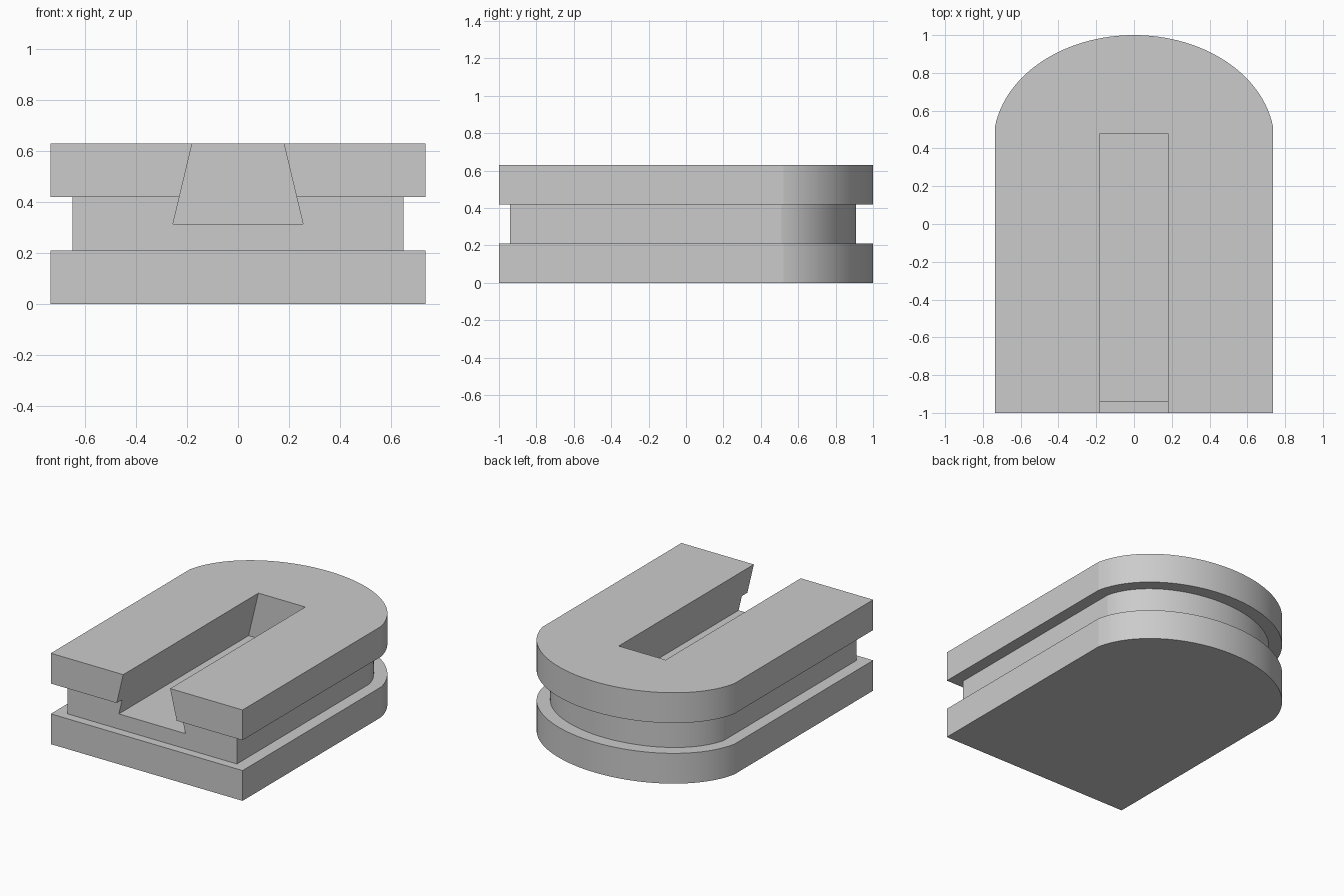
import bpy, bmesh, math

cube = bpy.data.objects.get("Cube")
if cube:
    bpy.data.objects.remove(cube, do_unlink=True)

grey = bpy.data.materials.new("plain_grey")
grey.use_nodes = True
GREY = (0.6, 0.6, 0.6, 1)
grey.diffuse_color = GREY
grey.node_tree.nodes["Principled BSDF"].inputs["Base Color"].default_value = GREY


def make_object(name, bm):
    bmesh.ops.recalc_face_normals(bm, faces=bm.faces)
    mesh = bpy.data.meshes.new(name)
    bm.to_mesh(mesh)
    bm.free()
    mesh.materials.append(grey)
    obj = bpy.data.objects.new(name, mesh)
    bpy.context.collection.objects.link(obj)
    return obj


def outline(half_width, front, shoulder, back, centre=0.43, steps=64):
    """Square front corners, straight sides and a shallow rounded back."""
    depth = back - centre
    start = math.asin((shoulder - centre) / depth)
    radius = half_width / math.cos(start)
    points = [(-half_width, front), (half_width, front)]
    for i in range(steps + 1):
        t = start + (math.pi - 2 * start) * i / steps
        points.append((radius * math.cos(t), centre + depth * math.sin(t)))
    return points


# Body: wide base, recessed neck and wide top joined in one closed shell
wide = outline(0.735, -1.0, 0.52, 1.0)
neck = outline(0.65, -0.94, 0.51, 0.91)
levels = [(wide, 0), (wide, 0.21), (neck, 0.21), (neck, 0.42), (wide, 0.42), (wide, 0.63)]
bm = bmesh.new()
rings = [[bm.verts.new((x, y, z)) for x, y in shape] for shape, z in levels]
for low, high in zip(rings, rings[1:]):
    n = len(low)
    for i in range(n):
        j = (i + 1) % n
        bm.faces.new((low[i], low[j], high[j], high[i]))
bm.faces.new(rings[0][::-1])
bm.faces.new(rings[-1])
body = make_object("slotted_body", bm)

# Dovetail slot: cutter narrows upwards and runs out through the front
bm = bmesh.new()
section = [(-0.255, 0.315), (0.255, 0.315), (0.156, 0.73), (-0.156, 0.73)]
face = bm.faces.new([bm.verts.new((x, -1.2, z)) for x, z in section])
grown = bmesh.ops.extrude_face_region(bm, geom=[face])["geom"]
bmesh.ops.translate(bm, vec=(0, 1.68, 0),
                    verts=[g for g in grown if isinstance(g, bmesh.types.BMVert)])
cutter = make_object("slot_cutter", bm)
cutter.hide_render = True

cut = body.modifiers.new("slot", 'BOOLEAN')
cut.operation = 'DIFFERENCE'
cut.solver = 'EXACT'
cut.object = cutter
bpy.ops.object.select_all(action='DESELECT')
body.select_set(True)
bpy.context.view_layer.objects.active = body
bpy.ops.object.modifier_apply(modifier=cut.name)
bpy.data.objects.remove(cutter, do_unlink=True)

# Smooth the rounded back, keep every corner crisp
bpy.ops.object.shade_smooth_by_angle(angle=math.radians(7))
